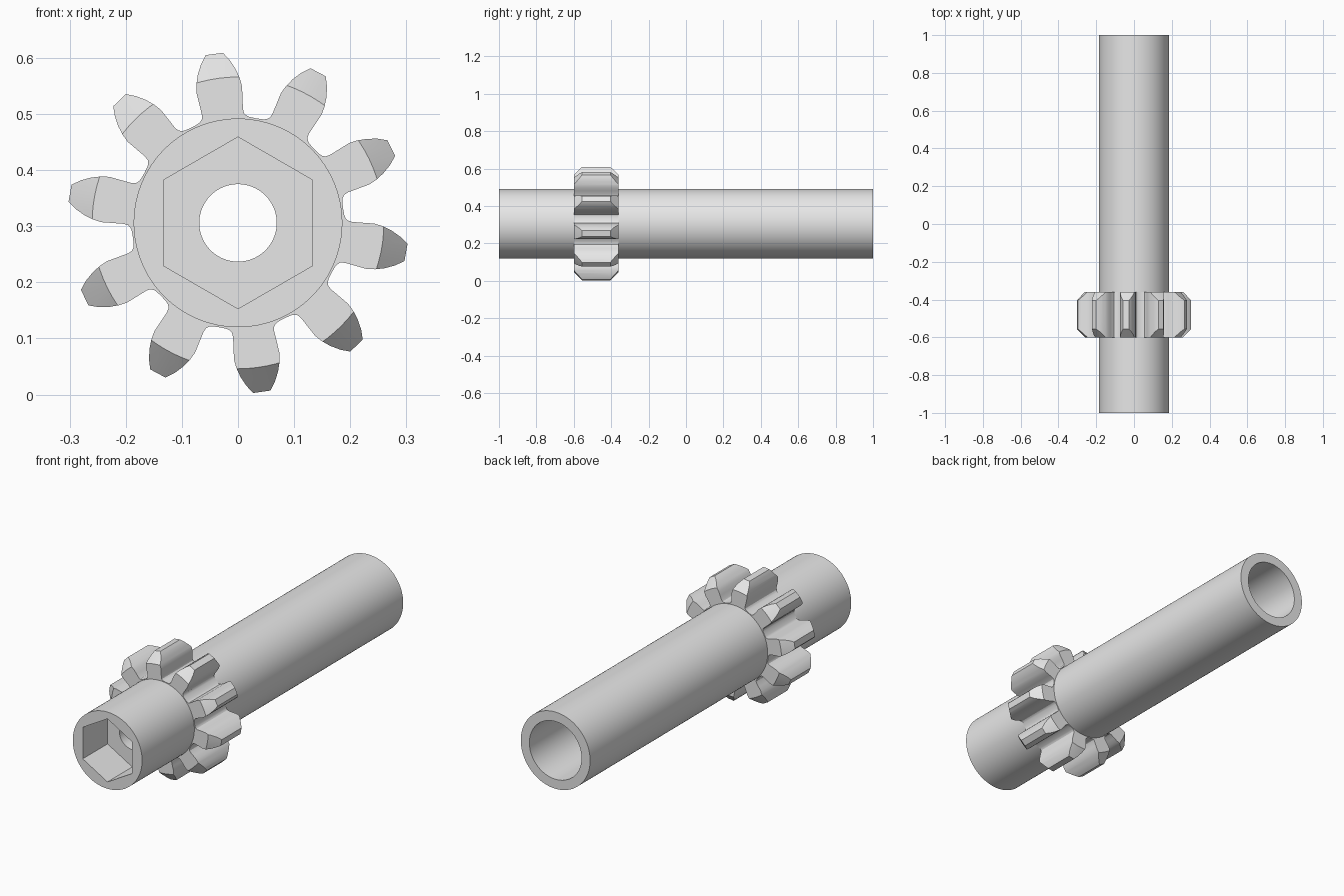
import bpy
import bmesh
import math

if "Cube" in bpy.data.objects:
    bpy.data.objects.remove(bpy.data.objects["Cube"], do_unlink=True)

AXIS_Z = 0.306
TEETH = 10
FIRST_TOOTH = math.radians(98)

steel = bpy.data.materials.new("plain grey")
steel.use_nodes = True
grey = (0.8, 0.8, 0.8, 1)
steel.diffuse_color = grey
steel.node_tree.nodes["Principled BSDF"].inputs["Base Color"].default_value = grey


def polar(r, a, y):
    return (r * math.cos(a), y, AXIS_Z + r * math.sin(a))


def finish(bm, name):
    bmesh.ops.recalc_face_normals(bm, faces=bm.faces)
    mesh = bpy.data.meshes.new(name)
    bm.to_mesh(mesh)
    bm.free()
    mesh.materials.append(steel)
    obj = bpy.data.objects.new(name, mesh)
    bpy.context.collection.objects.link(obj)
    return obj


def lathe(name, profile, steps=96):
    """Revolve a closed (radius, y) outline about the shaft axis."""
    bm = bmesh.new()
    rings = [[bm.verts.new(polar(r, math.tau * i / steps, y)) for r, y in profile]
             for i in range(steps)]
    n = len(profile)
    for i in range(steps):
        a, b = rings[i], rings[(i + 1) % steps]
        for j in range(n):
            k = (j + 1) % n
            bm.faces.new((a[j], a[k], b[k], b[j]))
    return finish(bm, name)


def prism(name, outline, y0, y1):
    """Extrude a (radius, angle) outline along the shaft axis."""
    bm = bmesh.new()
    face = bm.faces.new([bm.verts.new(polar(r, a, y0)) for r, a in outline])
    ext = bmesh.ops.extrude_face_region(bm, geom=[face])
    verts = [v for v in ext["geom"] if isinstance(v, bmesh.types.BMVert)]
    bmesh.ops.translate(bm, verts=verts, vec=(0, y1 - y0, 0))
    return finish(bm, name)


def boolean(obj, cutter, operation):
    mod = obj.modifiers.new(operation.lower(), "BOOLEAN")
    mod.object = cutter
    mod.operation = operation
    mod.solver = "EXACT"
    cutter.hide_render = True
    bpy.context.view_layer.objects.active = obj
    bpy.ops.object.modifier_apply(modifier=mod.name)
    bpy.data.objects.remove(cutter, do_unlink=True)


# Hollow shaft: wide rear bore, narrow hole through the inner wall
shaft = lathe("shaft", [(0.069, -1), (0.186, -1), (0.186, 1),
                        (0.14, 1), (0.14, -0.6), (0.069, -0.6)])

# Hexagonal socket in the front end
hexagon = [(0.153, math.radians(30 + 60 * i)) for i in range(6)]
boolean(shaft, prism("socket_cutter", hexagon, -1.1, -0.81), "DIFFERENCE")

# Gear outline: half a tooth as (height, half width), mirrored and repeated
flank = [(0.184, 0.047), (0.187, 0.042), (0.192, 0.038), (0.200, 0.037),
         (0.220, 0.039), (0.240, 0.041), (0.255, 0.039),
         (0.272, 0.034), (0.289, 0.026), (0.304, 0.0155)]
tooth = [(h, -w) for h, w in flank] + [(h, w) for h, w in reversed(flank)]
outline = []
for t in range(TEETH):
    centre = FIRST_TOOTH + math.tau * t / TEETH
    outline += [(math.hypot(h, w), centre + math.atan2(w, h)) for h, w in tooth]
    outline.append((0.189, centre + math.pi / TEETH))
gear = prism("gear", outline, -0.6, -0.36)

# Conical chamfers on the tooth ends, and the hole the shaft fills
envelope = lathe("gear_envelope", [(0.165, -0.62), (0.24, -0.62), (0.32, -0.54),
                                   (0.32, -0.42), (0.24, -0.34), (0.165, -0.34)])
boolean(gear, envelope, "INTERSECT")

# Smooth round surfaces, keep machined edges crisp
bpy.ops.object.select_all(action="DESELECT")
for obj in (shaft, gear):
    obj.select_set(True)
bpy.context.view_layer.objects.active = shaft
bpy.ops.object.shade_smooth_by_angle(angle=math.radians(30))
